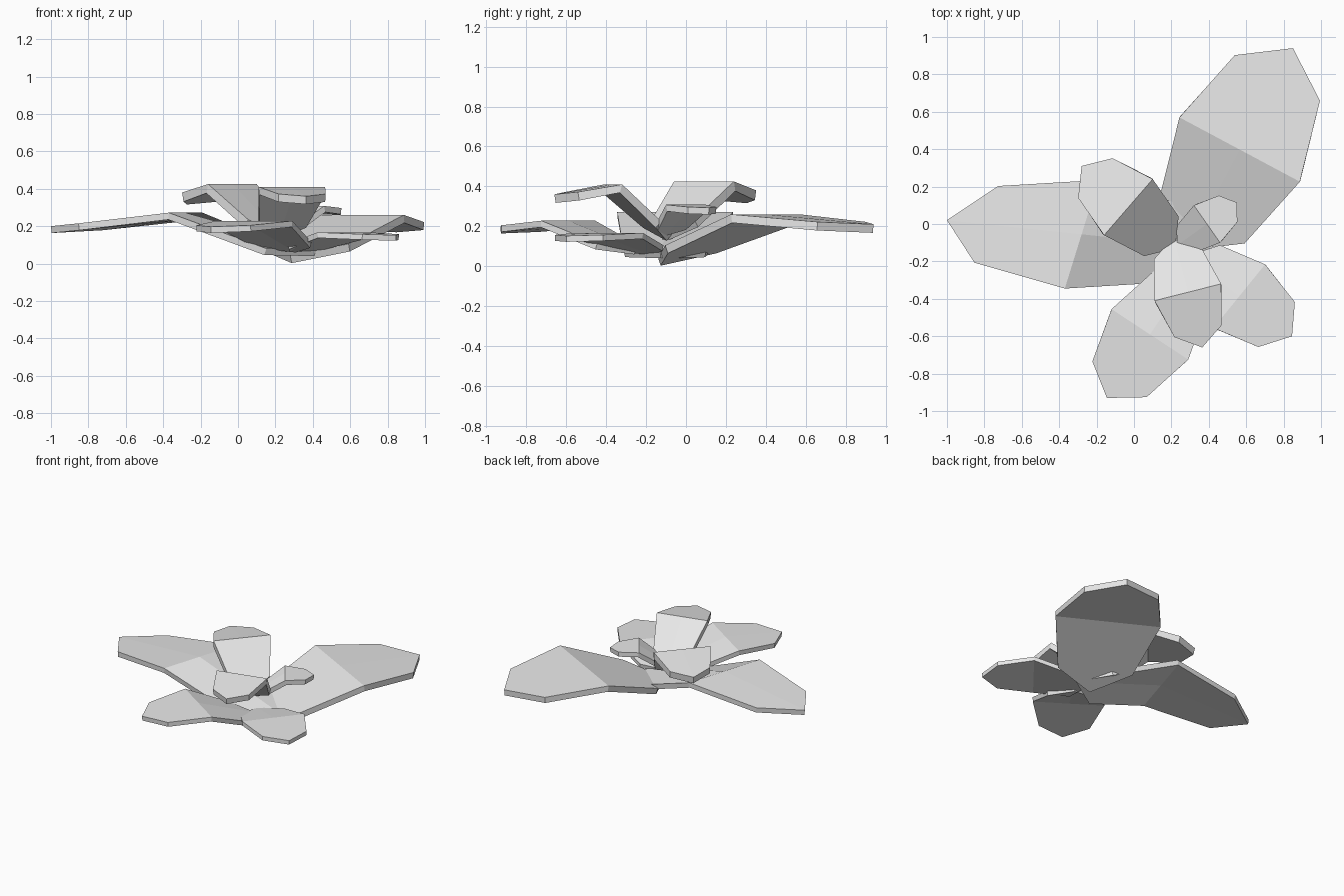
import bpy
import bmesh
import math
from mathutils import Vector

cube = bpy.data.objects.get("Cube")
if cube:
    bpy.data.objects.remove(cube, do_unlink=True)

# One plain grey for the whole plant
grey = bpy.data.materials.new("light_grey")
grey.use_nodes = True
grey.diffuse_color = (0.8, 0.8, 0.8, 1)
grey.node_tree.nodes["Principled BSDF"].inputs["Base Color"].default_value = (0.8, 0.8, 0.8, 1)


def leaf(name, base, centre, tip, half, heights, thickness):
    """Eight-sided leaf folded across its middle.
    half is the crease half-vector; heights run base, inner, crease, shoulder, tip."""
    base, centre, tip, half = map(Vector, (base, centre, tip, half))
    bm = bmesh.new()
    rim = []
    for k in range(8):
        angle = math.radians(45 * k)
        along = math.cos(angle)
        axis = (tip - centre) if along > 0 else (centre - base)
        p = centre + axis * along + half * math.sin(angle)
        level = 4 - min(k, 8 - k)
        rim.append(bm.verts.new((p.x, p.y, heights[level])))
    middle = bm.verts.new((centre.x, centre.y, heights[2]))
    # Four quads meeting at the middle of the leaf
    for k in range(0, 8, 2):
        bm.faces.new((middle, rim[k], rim[k + 1], rim[(k + 2) % 8]))
    for face in bm.faces:
        face.normal_update()
        if face.normal.z < 0:
            face.normal_flip()
    mesh = bpy.data.meshes.new(name)
    bm.to_mesh(mesh)
    bm.free()
    mesh.materials.append(grey)
    obj = bpy.data.objects.new(name, mesh)
    bpy.context.collection.objects.link(obj)
    solid = obj.modifiers.new("thickness", "SOLIDIFY")
    solid.thickness = thickness
    solid.offset = -1


# Lower ring of broad leaves
leaf("back_leaf", (0.28, -0.14), (0.565, 0.398), (0.85, 0.94), (0.322, -0.172),
     (0.043, 0.105, 0.26, 0.222, 0.21), 0.043)
leaf("right_leaf", (0.42, -0.13), (-0.28, -0.055), (-1.0, 0.02), (0.09, 0.29),
     (0.075, 0.08, 0.272, 0.215, 0.2), 0.037)
leaf("front_right_leaf", (0.315, -0.25), (0.085, -0.59), (-0.145, -0.93), (0.205, -0.135),
     (0.09, 0.115, 0.228, 0.205, 0.197), 0.033)
leaf("front_left_leaf", (0.28, -0.17), (0.563, -0.386), (0.845, -0.6), (0.138, 0.17),
     (0.085, 0.105, 0.167, 0.157, 0.152), 0.03)

# Upper ring of small steep leaves
leaf("upper_right_leaf", (0.22, -0.13), (-0.03, 0.09), (-0.28, 0.31), (0.13, 0.15),
     (0.16, 0.235, 0.425, 0.38, 0.365), 0.05)
leaf("upper_front_leaf", (0.21, -0.07), (0.288, -0.365), (0.365, -0.66), (0.178, 0.045),
     (0.16, 0.225, 0.41, 0.372, 0.36), 0.043)
leaf("upper_back_leaf", (0.23, -0.115), (0.39, 0.0), (0.55, 0.115), (0.07, -0.1),
     (0.18, 0.21, 0.308, 0.297, 0.293), 0.034)
